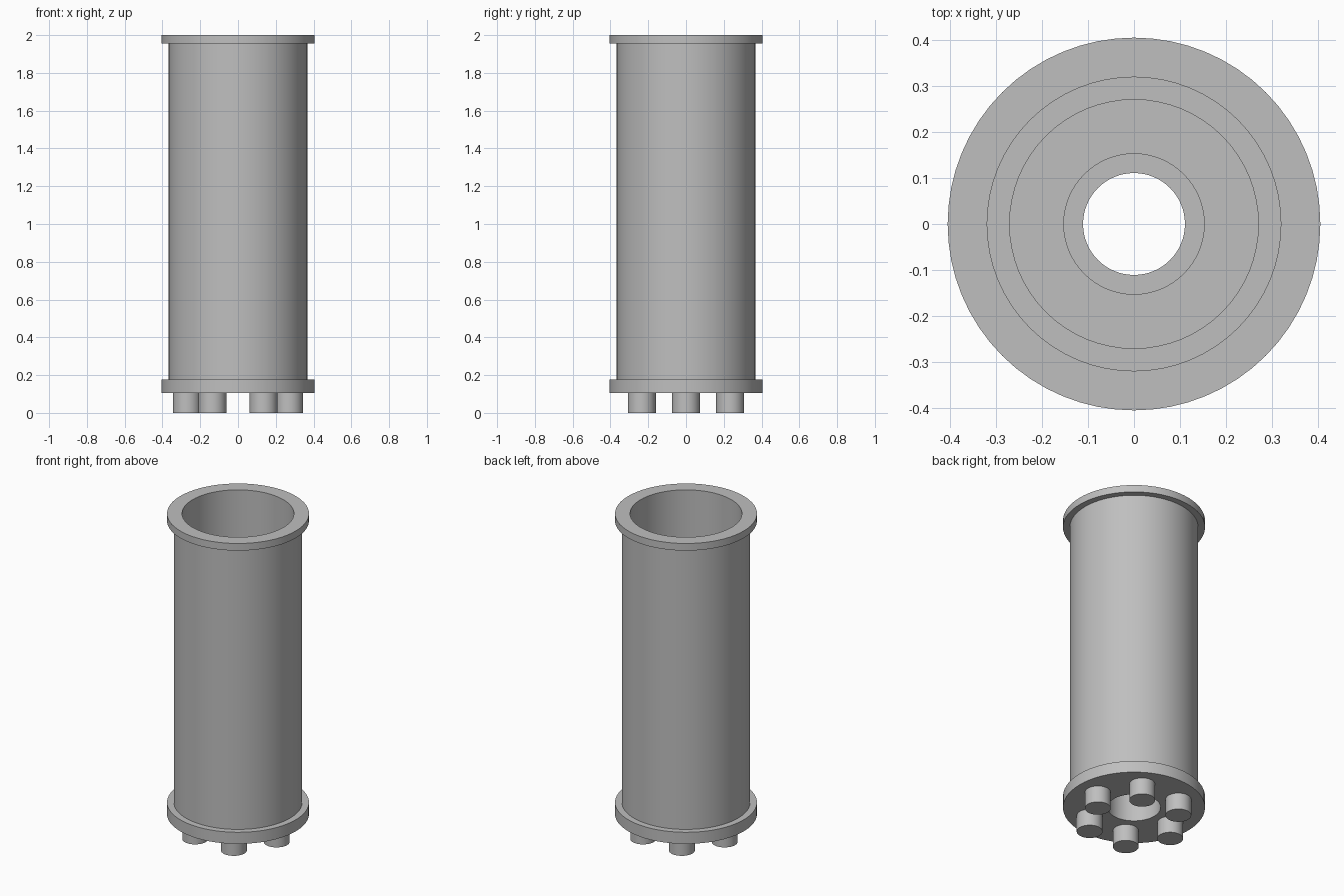
import bpy
import bmesh
from math import cos, sin, pi, radians

cube = bpy.data.objects.get("Cube")
if cube:
    bpy.data.objects.remove(cube, do_unlink=True)

SEGMENTS = 64

steel = bpy.data.materials.new("grey_steel")
steel.use_nodes = True
colour = (0.52, 0.52, 0.52, 1.0)
steel.diffuse_color = colour
steel.node_tree.nodes["Principled BSDF"].inputs["Base Color"].default_value = colour


def finish(name, bm):
    """Turn a bmesh into a smooth-shaded object with sharp rims."""
    bmesh.ops.recalc_face_normals(bm, faces=bm.faces)
    mesh = bpy.data.meshes.new(name)
    bm.to_mesh(mesh)
    bm.free()
    mesh.materials.append(steel)
    obj = bpy.data.objects.new(name, mesh)
    bpy.context.collection.objects.link(obj)
    bpy.ops.object.select_all(action="DESELECT")
    obj.select_set(True)
    bpy.context.view_layer.objects.active = obj
    bpy.ops.object.shade_smooth_by_angle(angle=radians(30))
    return obj


def lathe(name, profile):
    """Revolve a closed (radius, height) profile around the z axis."""
    bm = bmesh.new()
    rings = []
    for i in range(SEGMENTS):
        a = 2 * pi * i / SEGMENTS
        rings.append([bm.verts.new((r * cos(a), r * sin(a), z)) for r, z in profile])
    count = len(profile)
    for i in range(SEGMENTS):
        here, there = rings[i], rings[(i + 1) % SEGMENTS]
        for j in range(count):
            k = (j + 1) % count
            bm.faces.new((here[j], there[j], there[k], here[k]))
    return finish(name, bm)


# Hollow body with both end flanges and a stepped bore
lathe("flanged_cylinder", [
    (0.152, 0.105), (0.406, 0.105), (0.406, 0.178), (0.367, 0.178),
    (0.367, 1.955), (0.406, 1.955), (0.406, 2.0), (0.32, 2.0),
    (0.32, 0.46), (0.271, 0.46), (0.271, 0.40), (0.153, 0.40),
    (0.153, 0.36), (0.111, 0.36), (0.111, 0.30), (0.152, 0.30),
])

# Ring of six round feet under the lower flange
for i in range(6):
    angle = i * pi / 3
    foot = bmesh.new()
    bmesh.ops.create_cone(foot, cap_ends=True, segments=32,
                          radius1=0.074, radius2=0.074, depth=0.11)
    bmesh.ops.translate(foot, verts=foot.verts,
                        vec=(0.27 * cos(angle), 0.27 * sin(angle), 0.055))
    finish(f"foot_{i + 1}", foot)
